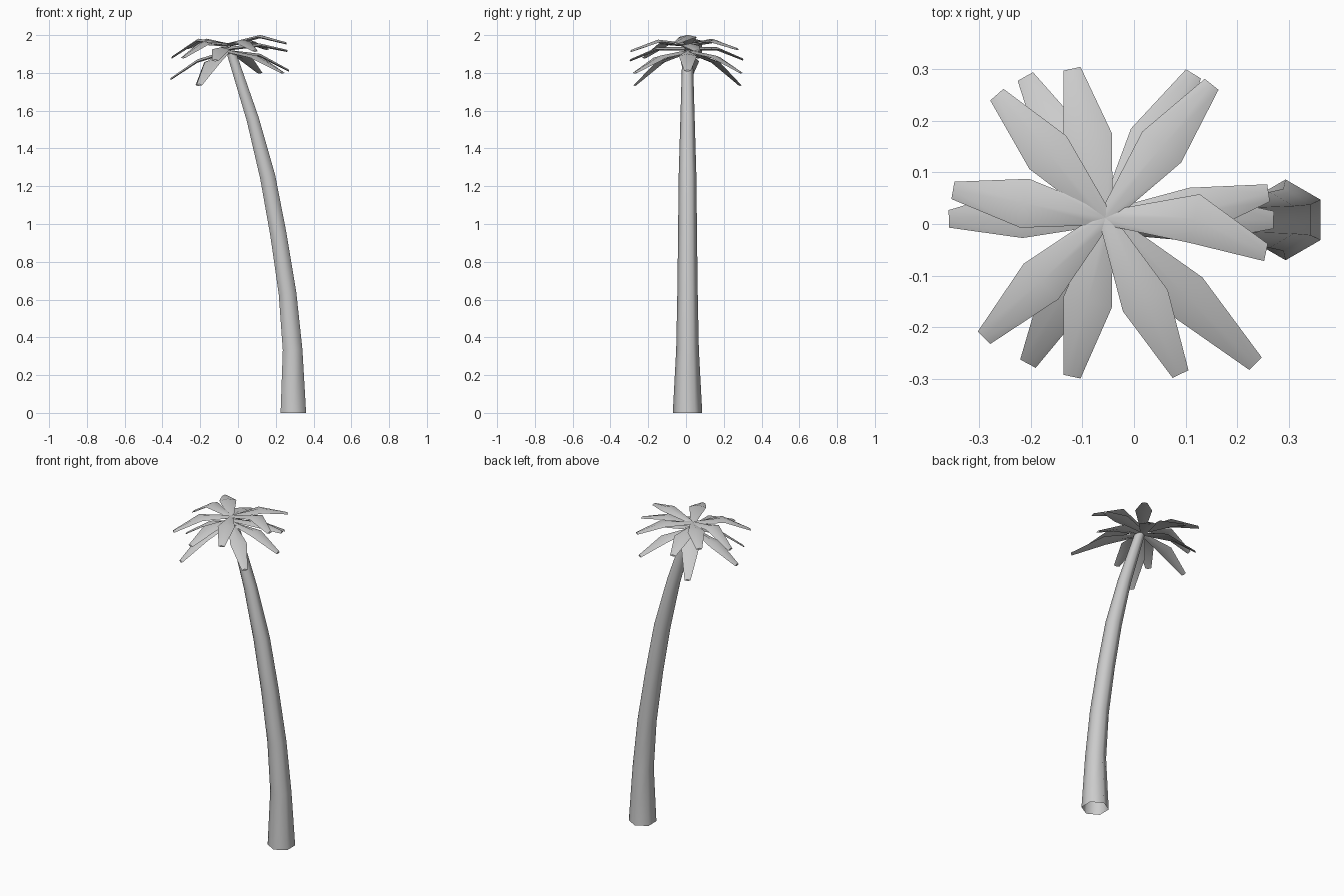
import bpy, bmesh, math
from mathutils import Vector

if "Cube" in bpy.data.objects:
    bpy.data.objects.remove(bpy.data.objects["Cube"])


def finish(bm, name, angle):
    bmesh.ops.recalc_face_normals(bm, faces=bm.faces)
    me = bpy.data.meshes.new(name)
    bm.to_mesh(me)
    bm.free()
    ob = bpy.data.objects.new(name, me)
    bpy.context.collection.objects.link(ob)
    bpy.ops.object.select_all(action='DESELECT')
    ob.select_set(True)
    bpy.context.view_layer.objects.active = ob
    bpy.ops.object.shade_smooth_by_angle(angle=math.radians(angle))
    return ob


def loft(bm, rings):
    rows = [[bm.verts.new(p) for p in r] for r in rings]
    n = len(rows[0])
    for a, b in zip(rows, rows[1:]):
        for i in range(n):
            j = (i + 1) % n
            bm.faces.new((a[i], a[j], b[j], b[i]))
    return rows


# Trunk: leaning six-sided tube, open at the base
def trunk():
    # x, z, radius, ring tilt in degrees
    path = [(.293, 0, .078, 0), (.289, .335, .060, 3), (.262, .635, .054, 7),
            (.213, .95, .050, 10), (.157, 1.25, .047, 13),
            (.078, 1.555, .038, 17), (-.035, 1.905, .028, 18)]
    rings = []
    for x, z, r, tilt in path:
        t = math.radians(tilt)
        ring = []
        for k in range(6):
            a = math.radians(30 + 60 * k)
            u = r * math.cos(a)
            ring.append((x + u * math.cos(t), .008 + r * math.sin(a), z + u * math.sin(t)))
        rings.append(ring)
    bm = bmesh.new()
    rows = loft(bm, rings)
    bm.faces.new(rows[-1])
    finish(bm, "trunk", 70)


# Frond: flattened four-sided blade, narrow root, wide middle, cut tip
def frond(name, tip, root_z, mid_z, bend=0):
    root = Vector((-.055, .012, root_z))
    tip = Vector(tip)
    d = tip - root
    d.z = 0
    d.normalize()
    side = Vector((-d.y, d.x, 0))
    mid = root.lerp(tip, .53) + side * bend
    mid.z = mid_z
    rings = []
    for p, w, h in ((root, .014, .012), (mid, .048, .011), (tip, .017, .007)):
        up = Vector((0, 0, h))
        rings.append([p + side * w, p + up, p - side * w, p - up * .6])
    bm = bmesh.new()
    rows = loft(bm, rings)
    bm.faces.new(rows[0])
    bm.faces.new(rows[-1])
    finish(bm, name, 50)


trunk()

# Three tiers of fronds: root height, then (tip x, y, z, middle z, bend)
tiers = {
    "upper": (1.945, [(.255, -.055, 1.955, 1.99, .035), (.15, .27, 1.925, 1.965, 0),
                      (-.265, .25, 1.93, 1.97, 0), (-.35, .065, 1.88, 1.97, 0),
                      (-.29, -.22, 1.88, 1.955, 0), (.09, -.29, 1.915, 1.965, 0)]),
    "middle": (1.925, [(.26, .06, 1.915, 1.945, -.015), (-.12, .30, 1.87, 1.925, 0),
                       (-.12, -.295, 1.865, 1.925, 0)]),
    "lower": (1.91, [(.27, .008, 1.81, 1.89, 0), (.115, .29, 1.80, 1.88, 0),
                     (-.21, .285, 1.735, 1.855, 0), (-.358, .01, 1.765, 1.86, -.01),
                     (-.205, -.27, 1.735, 1.855, 0), (.235, -.27, 1.80, 1.88, 0)]),
}
for tier, (root_z, blades) in tiers.items():
    for i, (x, y, z, mz, bend) in enumerate(blades, 1):
        frond(f"{tier}_frond_{i}", (x, y, z), root_z, mz, bend)
